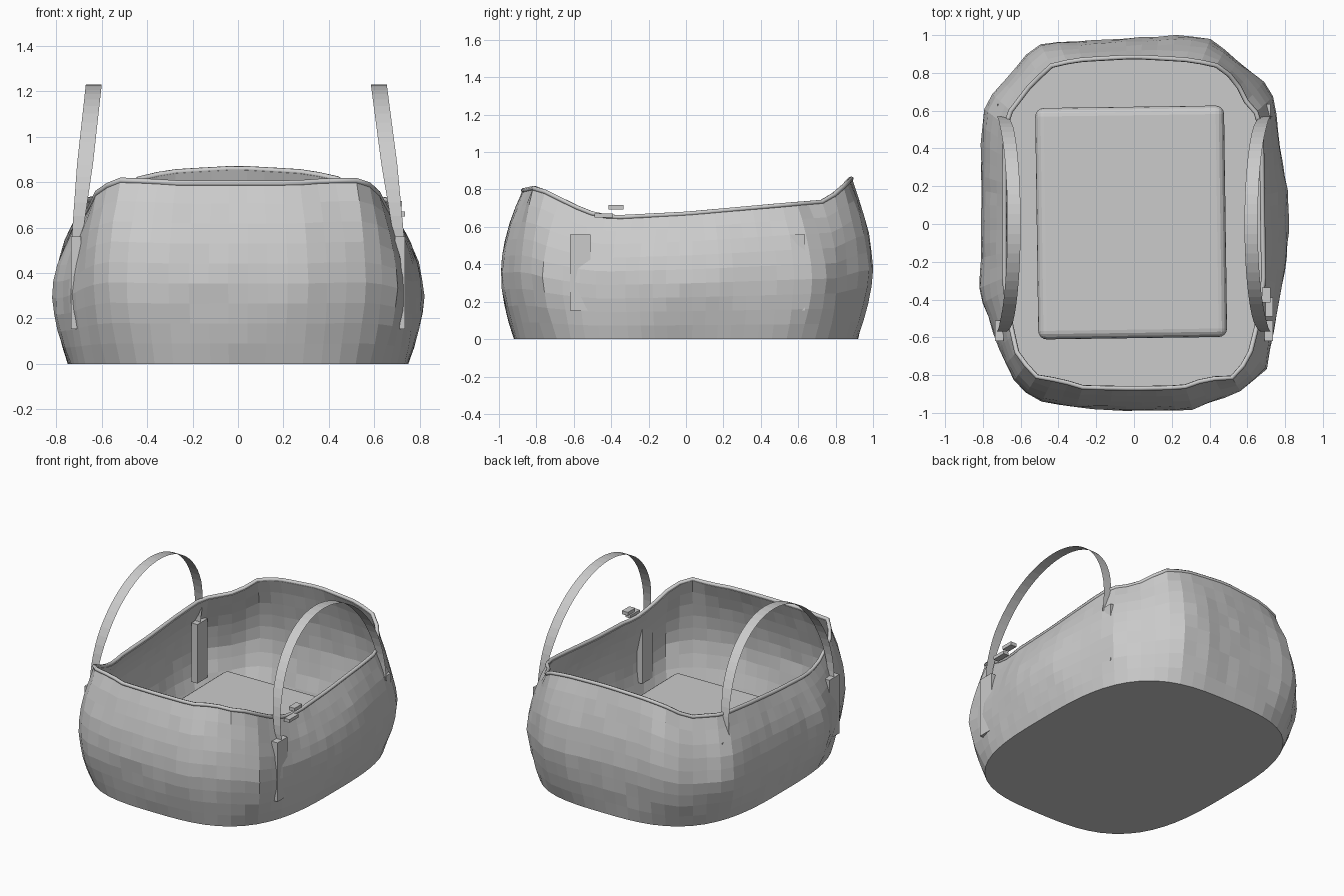
import bpy, bmesh, math, random

random.seed(4)
if "Cube" in bpy.data.objects:
    bpy.data.objects.remove(bpy.data.objects["Cube"])

fabric = bpy.data.materials.new("grey fabric")
fabric.use_nodes = True
GREY = (0.6, 0.6, 0.6, 1)
fabric.diffuse_color = GREY
fabric.node_tree.nodes["Principled BSDF"].inputs["Base Color"].default_value = GREY


def finish(name, bm):
    mesh = bpy.data.meshes.new(name)
    bmesh.ops.recalc_face_normals(bm, faces=bm.faces)
    bm.to_mesh(mesh)
    bm.free()
    mesh.materials.append(fabric)
    obj = bpy.data.objects.new(name, mesh)
    bpy.context.collection.objects.link(obj)
    return obj


def lerp(table, v):
    """Linear interpolation in a list of (key, value) pairs."""
    if v <= table[0][0]:
        return table[0][1]
    for (k0, v0), (k1, v1) in zip(table, table[1:]):
        if v <= k1:
            return v0 + (v1 - v0) * (v - k0) / (k1 - k0)
    return table[-1][1]


def outline_radius(points, angle):
    """Distance from the centre to a closed outline in one direction."""
    c, s = math.cos(angle), math.sin(angle)
    for (x0, y0), (x1, y1) in zip(points, points[1:] + points[:1]):
        a, b = x0 * s - y0 * c, x1 * s - y1 * c
        if a >= 0 > b:
            k = a / (a - b)
            return (x0 + (x1 - x0) * k) * c + (y0 + (y1 - y0) * k) * s
    return 0


def box(name, centre, size, bevel=0, turn=0):
    bm = bmesh.new()
    bmesh.ops.create_cube(bm, size=1)
    bmesh.ops.scale(bm, vec=size, verts=bm.verts)
    obj = finish(name, bm)
    obj.location = centre
    obj.rotation_euler.z = turn
    if bevel:
        mod = obj.modifiers.new("rounded", "BEVEL")
        mod.width, mod.segments = bevel, 4
    return obj


# Uneven soft outlines of the belly and of the opening, counter-clockwise
BELLY = [(.82, 0), (.81, .2), (.77, .42), (.755, .56), (.73, .7), (.66, .78), (.55, .86), (.42, .975),
         (.25, 1), (0, .985), (-.3, .965), (-.48, .965), (-.57, .9), (-.67, .77), (-.79, .64),
         (-.81, .45), (-.81, -.2), (-.82, -.38), (-.77, -.5), (-.72, -.64), (-.62, -.86),
         (-.51, -.94), (-.33, -.97), (0, -.99), (.28, -.99), (.45, -.93), (.57, -.88), (.7, -.77),
         (.735, -.6), (.81, -.2)]
OPENING = [(.685, 0), (.68, .4), (.67, .57), (.59, .66), (.54, .77), (.43, .85), (.27, .875), (0, .89),
           (-.27, .875), (-.43, .85), (-.55, .74), (-.68, .57), (-.69, .3), (-.69, -.3), (-.66, -.52),
           (-.62, -.7), (-.51, -.82), (-.4, -.83), (-.27, -.87), (0, -.875), (.26, -.87),
           (.4, -.82), (.51, -.83), (.61, -.72), (.66, -.52), (.69, -.3)]
# Share of the belly and of the opening by relative height, rim height by y
SWELL = [(0, 0), (.15, .5), (.3, .85), (.42, 1)]
CLOSE = [(.46, 0), (.62, .1), (.76, .36), (.88, .66), (1, 1)]
RIM_Z = [(-.87, .795), (-.8, .81), (-.7, .76), (-.6, .71), (-.5, .67), (-.4, .65), (0, .67),
         (.5, .715), (.75, .735), (.83, .8), (.89, .86)]
SEGMENTS, RINGS = 72, 9


def body_point(angle, t):
    c, s = math.cos(angle), math.sin(angle)
    base = (abs(c / .75) ** 3.1 + abs(s / .92) ** 3.1) ** (-1 / 3.1)
    belly = outline_radius(BELLY, angle)
    opening = outline_radius(OPENING, angle)
    r = base + (belly - base) * lerp(SWELL, t)
    r += (opening - r) * lerp(CLOSE, t)
    return r * c, r * s, lerp(RIM_Z, opening * s) * t


# Soft faceted body with closed base
bm = bmesh.new()
rings = []
for j in range(RINGS + 1):
    ring = []
    for i in range(SEGMENTS):
        x, y, z = body_point(math.tau * (i + .5) / SEGMENTS, j / RINGS)
        k = 1 + random.uniform(-.004, .004) * (0 < j < RINGS)
        ring.append(bm.verts.new((x * k, y * k, z)))
    rings.append(ring)
for low, high in zip(rings, rings[1:]):
    for i in range(SEGMENTS):
        n = (i + 1) % SEGMENTS
        bm.faces.new((low[i], low[n], high[n], high[i]))
bm.faces.new(rings[0][::-1])
body = finish("basket_body", bm)
if body.data.polygons[-1].normal.z > 0:
    body.data.flip_normals()
wall = body.modifiers.new("wall", "SOLIDIFY")
wall.thickness, wall.offset = .018, -1

# Piping along the rim
curve = bpy.data.curves.new("rim_piping", "CURVE")
curve.dimensions = "3D"
curve.bevel_depth, curve.bevel_resolution = .013, 1
spline = curve.splines.new("POLY")
spline.points.add(SEGMENTS - 1)
spline.use_cyclic_u = True
for i, p in enumerate(spline.points):
    x, y, z = body_point(math.tau * (i + .5) / SEGMENTS, 1)
    p.co = (x * .995, y * .995, z, 1)
curve.materials.append(fabric)
bpy.context.collection.objects.link(bpy.data.objects.new("rim_piping", curve))

# Thick cushion resting on the floor
box("floor_cushion", (-.015, .008, .142), (1, 1.225, .256), .045, math.radians(.8))

# Handles: thin arched straps leaning inward, with anchor blocks
for side, label, top in ((1, "left", .62), (-1, "right", .635)):
    bm = bmesh.new()
    previous = None
    for i in range(37):
        a = math.radians(-6 + 192 * i / 36)
        y, z = .57 * math.cos(a), .6 + .63 * math.sin(a)
        lean = (z - .53) / .7
        x = side * (.712 + (top - .712) * lean)
        half = .022 + .013 * min(1, lean * 2)
        pair = [bm.verts.new((x + d * half, y, z)) for d in (-1, 1)]
        if previous:
            bm.faces.new((previous[0], previous[1], pair[1], pair[0]))
        previous = pair
    finish(label + "_handle", bm)
    box(label + "_front_anchor", (side * .713, -.565, .357), (.045, .11, .406))
    box(label + "_back_anchor", (side * .7, .58, .357), (.045, .11, .406))

# Small clasp pieces beside the left handle
box("clasp_upper", (.7, -.375, .705), (.045, .08, .024))
box("clasp_lower", (.715, -.44, .66), (.04, .1, .022))
